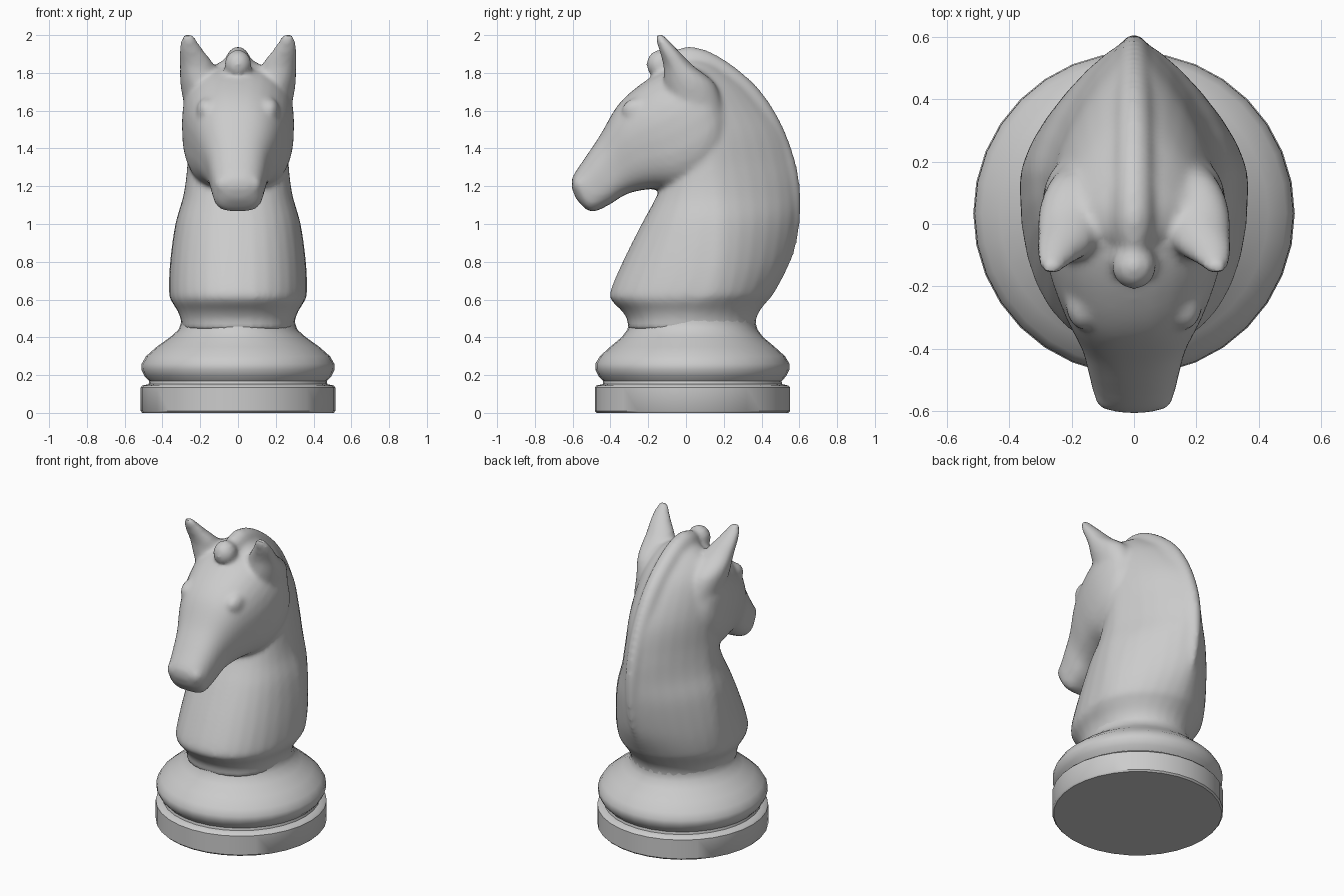
import bpy, bmesh
from math import sin, cos, pi, copysign
from mathutils import Vector

if "Cube" in bpy.data.objects:
    bpy.data.objects.remove(bpy.data.objects["Cube"])


def spline(rows, steps=5):
    """Catmull-Rom through rows of numbers."""
    rows = [Vector(r) for r in rows]
    out = []
    for i in range(len(rows) - 1):
        p0, p1 = rows[max(i - 1, 0)], rows[i]
        p2, p3 = rows[i + 1], rows[min(i + 2, len(rows) - 1)]
        for s in range(steps):
            t = s / steps
            out.append(0.5 * (2 * p1 + (p2 - p0) * t + (2 * p0 - 5 * p1 + 4 * p2 - p3) * t ** 2
                              + (3 * p1 - p0 - 3 * p2 + p3) * t ** 3))
    return out + [rows[-1]]


def ring(a, c, b, w, na=2, nb=2, cx=0, sides=32):
    """Cross-section widest at c, reaching a and b (y, z), half width w."""
    a, b, c = Vector(a), Vector(b), Vector(c)
    pts = []
    for i in range(sides):
        t = 2 * pi * i / sides
        end, n = (a, na) if sin(t) >= 0 else (b, nb)
        p = c + (end - c) * abs(sin(t)) ** (2 / n)
        pts.append((cx + w * copysign(abs(cos(t)) ** (2 / n), cos(t)), p.x, p.y))
    return pts


def loft(bm, rings):
    vs = [[bm.verts.new(p) for p in r] for r in rings]
    n = len(vs[0])
    faces = [bm.faces.new((r[i], r[(i + 1) % n], q[(i + 1) % n], q[i]))
             for r, q in zip(vs, vs[1:]) for i in range(n)]
    faces += [bm.faces.new(vs[0]), bm.faces.new(vs[-1])]
    bmesh.ops.recalc_face_normals(bm, faces=faces)


def blob(bm, pos, radii):
    v = bmesh.ops.create_uvsphere(bm, u_segments=20, v_segments=12, radius=1)["verts"]
    bmesh.ops.scale(bm, vec=radii, verts=v)
    bmesh.ops.translate(bm, vec=pos, verts=v)


def finish(name, bm):
    me = bpy.data.meshes.new(name)
    bm.to_mesh(me)
    bm.free()
    ob = bpy.data.objects.new(name, me)
    bpy.context.collection.objects.link(ob)
    return ob


# Turned base: (y radius, x radius, z)
profile = [(.507, .507, 0), (.517, .515, .01), (.517, .515, .135), (.508, .506, .145),
           (.475, .473, .152), (.472, .47, .168), (.497, .495, .195), (.514, .512, .23),
           (.514, .51, .26), (.49, .487, .30), (.435, .43, .35), (.375, .36, .40),
           (.345, .315, .44), (.335, .302, .475), (.338, .302, .50)]
cy = .034
bm = bmesh.new()
loft(bm, [ring((cy - r, z), (cy, z), (cy + r, z), w) for r, w, z in profile])
base = finish("turned_base", bm)

bm = bmesh.new()
# Neck: z, front y, back y, widest y, half width, back exponent
neck = [(.44, -.31, .37, .034, .30, 2), (.49, -.31, .37, .034, .302, 2),
        (.54, -.34, .39, .05, .32, 1.95), (.59, -.39, .43, .08, .352, 1.8),
        (.64, -.402, .47, .12, .366, 1.7), (.80, -.335, .55, .16, .36, 1.5),
        (1.0, -.235, .59, .17, .332, 1.45), (1.15, -.155, .595, .16, .29, 1.4),
        (1.3, -.1, .575, .14, .27, 1.4), (1.5, -.1, .51, .12, .26, 1.4),
        (1.7, -.1, .36, .08, .225, 1.4), (1.82, -.08, .21, .05, .15, 1.5),
        (1.88, -.04, .1, .03, .05, 2)]
loft(bm, [ring((f, z), (c, z), (b, z), w, 2.3, n) for z, f, b, c, w, n in spline(neck)])

# Head: top y z, bottom y z, half width
head = [(-.605, 1.19, -.58, 1.13, .05), (-.60, 1.25, -.505, 1.065, .12),
        (-.535, 1.35, -.41, 1.10, .145), (-.455, 1.47, -.31, 1.16, .17),
        (-.36, 1.63, -.18, 1.185, .225), (-.24, 1.74, -.01, 1.18, .275),
        (-.10, 1.82, .13, 1.24, .297), (.05, 1.85, .21, 1.36, .275),
        (.14, 1.79, .25, 1.5, .2)]
loft(bm, [ring((ty, tz), ((ty + by) / 2, (tz + bz) / 2), (by, bz), w, 2.4, 3)
          for ty, tz, by, bz, w in spline(head)])

# Mane ridge: outer y z, half width
mane = [(-.10, 1.90, .05), (-.04, 1.928, .062), (.03, 1.938, .066), (.13, 1.91, .066),
        (.26, 1.83, .065), (.39, 1.71, .062), (.49, 1.56, .06), (.565, 1.38, .058),
        (.603, 1.2, .055), (.602, 1.0, .05), (.567, .83, .04), (.50, .70, .025)]
rings = []
for y, z, w in spline(mane):
    o = Vector((y, z))
    d = (Vector((.05, 1.2)) - o).normalized()
    rings.append(ring(o, o + d * .08, o + d * .17, w))
loft(bm, rings)
blob(bm, (0, -.135, 1.845), (.072, .075, .078))

# Ears, brows and nostril rims on both sides
ear = [(1.6, .19, .06, .09, .14), (1.74, .20, .02, .105, .135), (1.84, .217, -.042, .092, .078),
       (1.92, .248, -.092, .064, .05), (1.98, .262, -.13, .038, .03), (2.008, .265, -.143, .018, .016)]
for s in (1, -1):
    loft(bm, [ring((y - ry, z), (y, z), (y + ry, z), rx, 2, 2, s * x)
              for z, x, y, rx, ry in spline(ear)])
    blob(bm, (s * .165, -.25, 1.60), (.055, .09, .07))
    blob(bm, (s * .08, -.55, 1.21), (.045, .05, .05))

# Fuse the figure into one smooth carved skin
horse = finish("carved_horse", bm)
fuse = horse.modifiers.new("fuse", "REMESH")
fuse.mode = "VOXEL"
fuse.voxel_size = .015
soft = horse.modifiers.new("soften", "SMOOTH")
soft.factor = .5
soft.iterations = 8
bpy.context.view_layer.objects.active = horse
horse.select_set(True)
for m in ("fuse", "soften"):
    bpy.ops.object.modifier_apply(modifier=m)
base.select_set(True)
bpy.ops.object.shade_smooth_by_angle(angle=.7)
